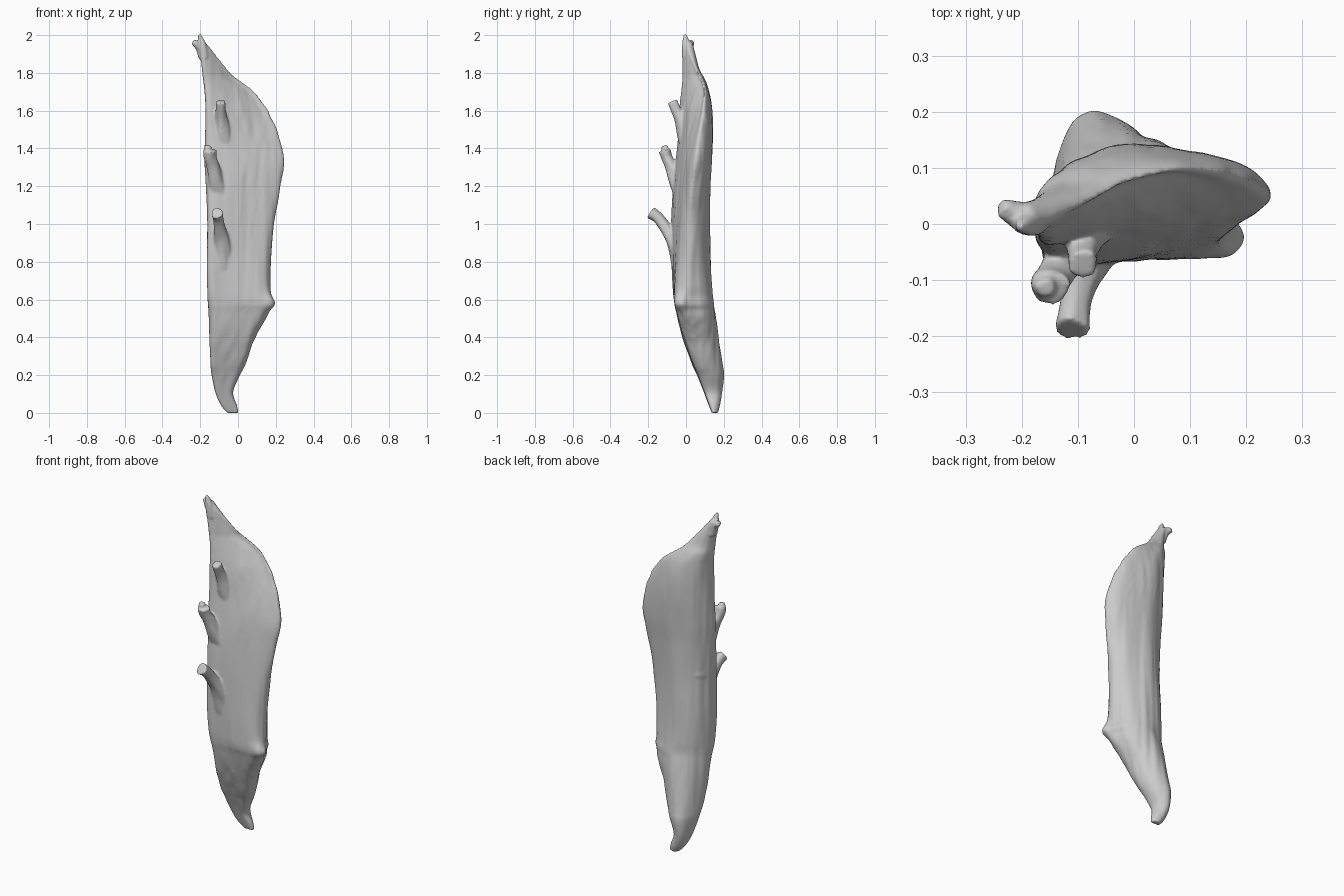
import bpy, bmesh, math
from mathutils import Vector, noise

if "Cube" in bpy.data.objects:
    bpy.data.objects.remove(bpy.data.objects["Cube"])


def spline(pts, steps, closed=False):
    """Catmull-Rom through vectors of any length."""
    n, out = len(pts), []
    for i in range(n if closed else n - 1):
        get = lambda k: pts[k % n] if closed else pts[max(0, min(n - 1, k))]
        a, b, c, d = (get(i + k) for k in (-1, 0, 1, 2))
        for s in range(steps):
            t = s / steps
            out.append([0.5 * (2 * q + (r - p) * t + (2 * p - 5 * q + 4 * r - w) * t * t
                               + (3 * q - p - 3 * r + w) * t ** 3)
                        for p, q, r, w in zip(a, b, c, d)])
    if not closed:
        out.append(list(pts[-1]))
    return out


def loft(name, rings):
    bm = bmesh.new()
    loops = [[bm.verts.new(p) for p in ring] for ring in rings]
    n = len(loops[0])
    for lo, hi in zip(loops, loops[1:]):
        for i in range(n):
            j = (i + 1) % n
            bm.faces.new((lo[i], lo[j], hi[j], hi[i]))
    bm.faces.new(loops[0][::-1])
    bm.faces.new(loops[-1])
    bmesh.ops.recalc_face_normals(bm, faces=bm.faces)
    mesh = bpy.data.meshes.new(name)
    bm.to_mesh(mesh)
    bm.free()
    ob = bpy.data.objects.new(name, mesh)
    bpy.context.collection.objects.link(ob)
    return ob


# Bark slab rows: z, left x, right x, front-left y, front-right y, back y
ROWS = [
    (0.00, -.058, .002, .136, .138, .168),
    (0.04, -.091, -.006, .120, .125, .180),
    (0.11, -.120, -.026, .094, .100, .192),
    (0.20, -.140, .010, .058, .068, .202),
    (0.26, -.146, .038, .032, .042, .194),
    (0.40, -.150, .092, -.018, -.010, .172),
    (0.53, -.155, .168, -.050, -.045, .154),
    (0.58, -.160, .206, -.061, -.060, .148),
    (0.65, -.163, .176, -.070, -.056, .141),
    (0.80, -.167, .174, -.078, -.045, .131),
    (1.00, -.165, .191, -.080, -.027, .123),
    (1.20, -.171, .221, -.070, -.002, .127),
    (1.34, -.177, .242, -.056, .020, .136),
    (1.48, -.176, .210, -.043, .048, .141),
    (1.60, -.176, .156, -.037, .074, .137),
    (1.70, -.181, .087, -.027, .088, .122),
    (1.77, -.187, -.005, -.021, .070, .099),
    (1.82, -.191, -.056, -.021, .045, .071),
    (1.92, -.201, -.138, -.020, .005, .045),
    (1.965, -.216, -.175, -.016, .000, .034),
]


def section(row):
    z, xl, xr, fl, fr, b = row
    w = xr - xl
    lean = lambda t: fl + (b - fl) * t
    right = lambda t: fr + (b - fr) * t
    front = lambda t: fl + (fr - fl) * t
    knob = .03 * math.exp(-((z - .58) / .05) ** 2)   # only the front corner sticks out
    ctrl = [(xl + .05 * w, fl + .012 * w), (xl + .25 * w, front(.12)), (xl + .6 * w, front(.55)),
            (xr - .13 * w, fr), (xr - .02 * w, right(.16)), (xr - knob, right(.36)),
            (xr - .10 * w - knob, right(.70)), (xl + .66 * w - knob / 2, right(.94)), (xl + .40 * w, b),
            (xl + .16 * w, lean(.80)), (xl + .05 * w, lean(.52)), (xl, lean(.24))]
    ring = []
    cx, cy = xl + w / 2, (fl + fr + 2 * b) / 4
    for x, y in spline(ctrl, 6, closed=True):
        # long vertical wood grain
        g = noise.noise((x * 38, y * 38, z * 2.2)) * .005 + noise.noise((x * 12, y * 12, z * 2)) * .004
        d = Vector((x - cx, y - cy)).normalized() * g * min(1, w / .25)
        ring.append((x + d.x, y + d.y, z))
    return ring


parts = [loft("bark_slab", [section(r) for r in spline(ROWS, 6)])]


def limb(name, path, sides=20):
    """Tapered tube along points of x, y, z, radius."""
    pts = spline(path, 6)
    rings = []
    for i, p in enumerate(pts):
        a, b = pts[max(0, i - 1)], pts[min(len(pts) - 1, i + 1)]
        q = (Vector(b[:3]) - Vector(a[:3])).to_track_quat('Z', 'Y')
        ring = []
        for k in range(sides):
            t = 2 * math.pi * k / sides
            r = p[3] * (1 + .2 * noise.noise((math.cos(t) * 1.5, math.sin(t) * 1.5, p[2] * 8)))
            ring.append(Vector(p[:3]) + q @ Vector((math.cos(t) * r, math.sin(t) * r, 0)))
        rings.append(ring)
    parts.append(loft(name, rings))


# Three snapped branch stubs, flared where they leave the slab
limb("lower_branch", [(-.07, .012, .66, .060), (-.076, -.024, .82, .056), (-.085, -.062, .91, .044),
                      (-.096, -.102, .97, .034), (-.106, -.146, 1.03, .029), (-.112, -.188, 1.06, .032)])
limb("middle_branch", [(-.095, .02, 1.02, .058), (-.104, -.016, 1.16, .054), (-.12, -.056, 1.25, .041),
                       (-.135, -.082, 1.31, .034), (-.147, -.100, 1.35, .032), (-.150, -.112, 1.390, .034)])
limb("middle_branch_fork", [(-.14, -.09, 1.33, .026), (-.160, -.105, 1.37, .026), (-.158, -.114, 1.415, .017)])
limb("upper_branch", [(-.075, .028, 1.38, .050), (-.082, .000, 1.48, .045), (-.087, -.028, 1.55, .034),
                      (-.09, -.052, 1.60, .028), (-.091, -.072, 1.65, .027)])

# Splintered double tip at the top
limb("tip_hook", [(-.178, .014, 1.88, .028), (-.200, .014, 1.935, .026), (-.238, .030, 1.964, .016)])
limb("tip_spike", [(-.178, .006, 1.88, .026), (-.190, .002, 1.95, .023), (-.204, -.006, 2.004, .008)])

# Fuse everything into one continuous piece of wood with soft transitions
bpy.ops.object.select_all(action='DESELECT')
for ob in parts:
    ob.select_set(True)
slab = parts[0]
bpy.context.view_layer.objects.active = slab
bpy.ops.object.join()
remesh = slab.modifiers.new("fuse", 'REMESH')
remesh.mode = 'VOXEL'
remesh.voxel_size = .006
remesh.use_smooth_shade = True
soften = slab.modifiers.new("soften", 'SMOOTH')
soften.factor = .5
soften.iterations = 7
